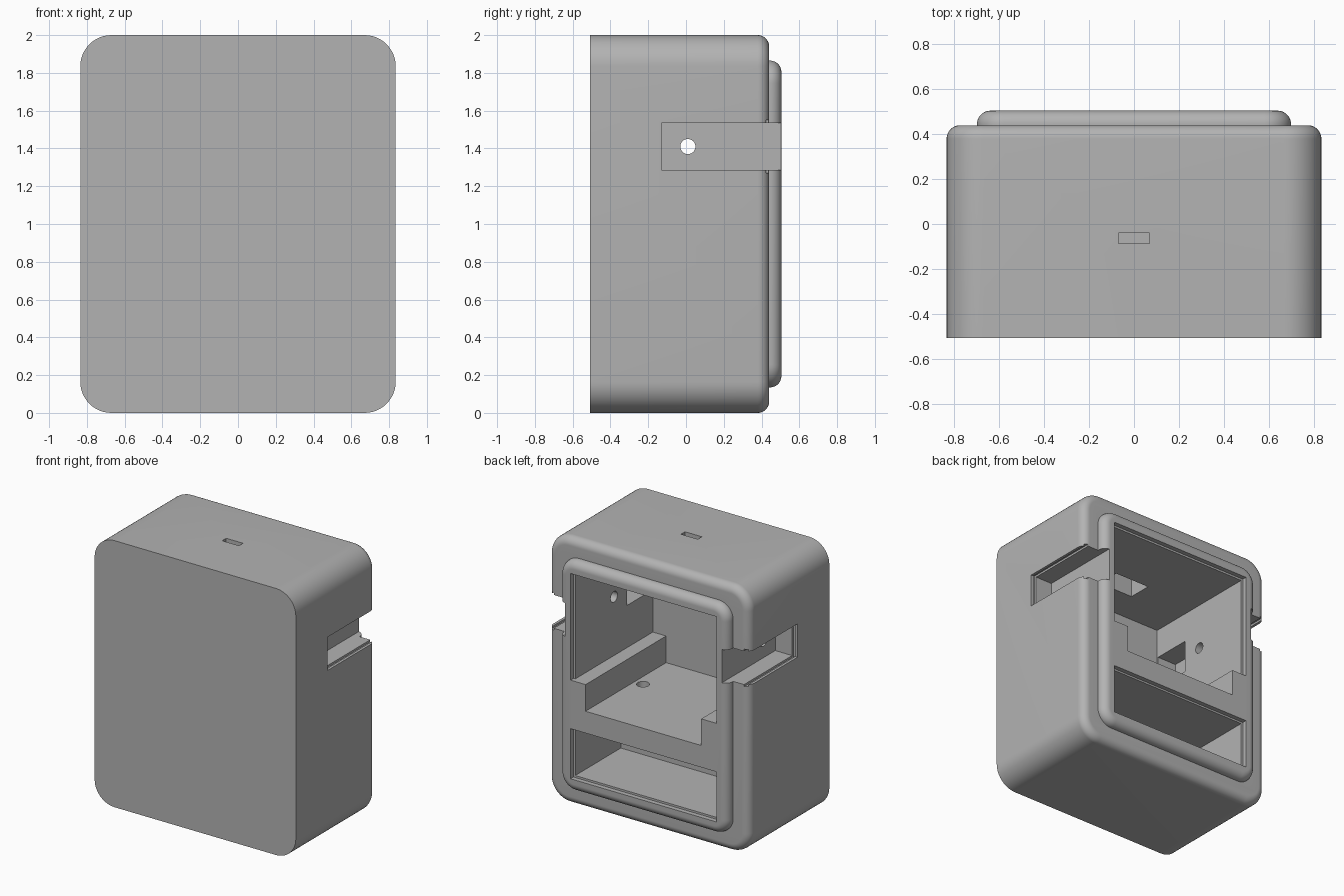
import bpy, bmesh, math
from mathutils import Matrix

cube = bpy.data.objects.get("Cube")
if cube:
    bpy.data.objects.remove(cube, do_unlink=True)

grey = bpy.data.materials.new("plain grey")
grey.use_nodes = True
COLOUR = (0.45, 0.45, 0.45, 1)
grey.diffuse_color = COLOUR
grey.node_tree.nodes["Principled BSDF"].inputs["Base Color"].default_value = COLOUR


def finish(name, bm):
    bmesh.ops.recalc_face_normals(bm, faces=bm.faces[:])
    mesh = bpy.data.meshes.new(name)
    bm.to_mesh(mesh)
    bm.free()
    mesh.materials.append(grey)
    obj = bpy.data.objects.new(name, mesh)
    bpy.context.collection.objects.link(obj)
    return obj


def rounded_slab(name, half_w, half_h, radius, y0, y1, fillet, steps=12):
    """Rounded rectangle extruded along y, with its back edge filleted."""
    bm = bmesh.new()
    rings = [(y0, 0)]
    for i in range(steps + 1):
        a = math.pi / 2 * i / steps
        rings.append((y1 - fillet + fillet * math.sin(a), fillet * (1 - math.cos(a))))
    loops = []
    for y, inset in rings:
        loop = []
        for corner, (sx, sz) in enumerate([(1, 1), (-1, 1), (-1, -1), (1, -1)]):
            for i in range(steps + 1):
                a = math.pi / 2 * (corner + i / steps)
                r = radius - inset
                loop.append(bm.verts.new((sx * (half_w - radius) + r * math.cos(a), y,
                                          1 + sz * (half_h - radius) + r * math.sin(a))))
        loops.append(loop)
    for a, b in zip(loops, loops[1:]):
        for i in range(len(a)):
            j = (i + 1) % len(a)
            bm.faces.new((a[i], a[j], b[j], b[i]))
    bm.faces.new(loops[0])
    bm.faces.new(loops[-1])
    return finish(name, bm)


def block(name, x, y, z):
    """Box from three (low, high) ranges."""
    bm = bmesh.new()
    bmesh.ops.create_cube(bm, size=1)
    for v in bm.verts:
        v.co = [lo + (c + 0.5) * (hi - lo) for c, (lo, hi) in zip(v.co, (x, y, z))]
    return finish(name, bm)


def rod(name, centre, radius, length, axis):
    bm = bmesh.new()
    turn = Matrix.Rotation(math.pi / 2, 4, "Y") if axis == "x" else Matrix()
    bmesh.ops.create_cone(bm, cap_ends=True, segments=32, radius1=radius, radius2=radius,
                          depth=length, matrix=Matrix.Translation(centre) @ turn)
    return finish(name, bm)


def combine(target, other, operation):
    mod = target.modifiers.new("shape", "BOOLEAN")
    mod.operation, mod.solver, mod.object = operation, "EXACT", other
    bpy.context.view_layer.objects.active = target
    bpy.ops.object.modifier_apply(modifier=mod.name)
    bpy.data.objects.remove(other, do_unlink=True)


# Rounded case with a raised frame on its back
case = rounded_slab("case", 0.835, 1.0, 0.165, -0.507, 0.44, 0.06)
combine(case, rounded_slab("back_frame", 0.70, 0.865, 0.12, 0.2, 0.505, 0.06), "UNION")

INNER = (-0.59, 0.59)
RIM = (-0.605, 0.605)
cutters = [
    # Upper compartment, its sunken floor between side rails, and its rim
    block("upper_room", INNER, (-0.45, 0.6), (0.97, 1.755)),
    block("sunken_floor", (-0.48, 0.48), (-0.45, 0.6), (0.77, 1.2)),
    block("upper_rim", RIM, (0.47, 0.6), (0.97, 1.77)),
    # Lower compartment and its rim
    block("lower_room", INNER, (-0.07, 0.6), (0.245, 0.592)),
    block("lower_rim", RIM, (0.47, 0.6), (0.23, 0.606)),
    # Port through the top with a pocket under it
    block("port", (-0.07, 0.07), (-0.088, -0.04), (1.7, 2.1)),
    block("port_pocket", (-0.145, 0.145), (-0.2, -0.02), (1.7, 1.94)),
    # Cable holes
    rod("side_hole", (0, 0.01, 1.41), 0.04, 1.5, "x"),
    rod("floor_hole", (0.41, -0.076, 0.7), 0.045, 0.23, "z"),
]
# Side slots with a cover groove, and pockets in the inner walls
for s in (-1, 1):
    def span(a, b):
        return tuple(sorted((s * a, s * b)))
    cutters += [
        block("slot", span(0.65, 1), (-0.13, 0.6), (1.285, 1.535)),
        block("groove", span(0.79, 0.815), (-0.145, 0.6), (1.27, 1.55)),
        block("wall_pocket", span(0.5, 0.75), (-0.44, -0.145), (1.287, 1.533)),
    ]
for cutter in cutters:
    combine(case, cutter, "DIFFERENCE")

bpy.ops.object.select_all(action="DESELECT")
case.select_set(True)
bpy.context.view_layer.objects.active = case
bpy.ops.object.shade_smooth_by_angle(angle=math.radians(30))
